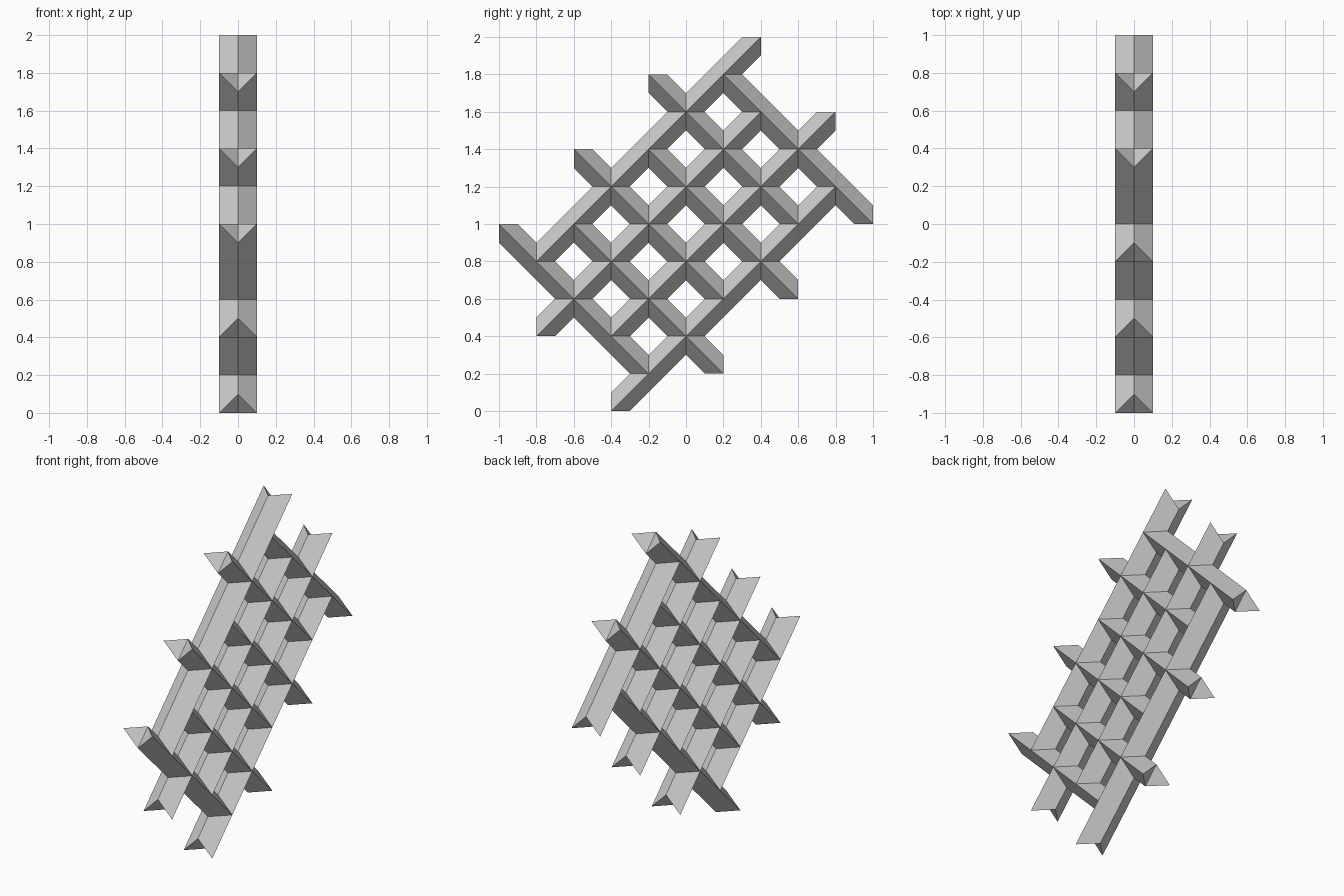
import bpy
import bmesh
from mathutils import Vector

cube = bpy.data.objects.get("Cube")
if cube:
    bpy.data.objects.remove(cube)

PITCH = 0.2      # node spacing along y and z
RIDGE = 0.1      # half thickness of the panel
INSET = 0.1      # distance from a node to its valley corners

RISE = Vector((0, 1, 1))     # direction of the rising bars
FALL = Vector((0, -1, 1))    # direction of the falling bars, bottom to top
SIDE = Vector((RIDGE, 0, 0))


def node(i, j):
    """Centre of the crossing of falling bar i and rising bar j."""
    return PITCH * (i * RISE + j * FALL)


def add_face(bm, points):
    bm.faces.new([bm.verts.new(p) for p in points])


def strut(bm, a, b, along, across):
    """Diamond-section strut between two nodes, mitred at both ends."""
    for x in (SIDE, -SIDE):
        for w in (across, -across):
            add_face(bm, (a + x, b + x,
                          b + (w - along) * INSET / 2,
                          a + (w + along) * INSET / 2))


def mitre_cap(bm, p, along, across):
    """Two triangles closing a node on the side it faces."""
    for x in (SIDE, -SIDE):
        add_face(bm, (p + x, p + (along + across) * INSET / 2,
                      p + (along - across) * INSET / 2))


# Rising and falling bars; every second one overhangs at the other end
links = {}
for j in range(1, 5):
    start = -(j % 2)
    for i in range(start, start + 6):
        links[(i, j), (i + 1, j)] = (RISE, FALL)
for i in range(6):
    start = 1 - i % 2
    for j in range(start, start + 4):
        links[(i, j), (i, j + 1)] = (FALL, RISE)

bm = bmesh.new()
neighbours = {}
for (a, b), (along, across) in links.items():
    strut(bm, node(*a), node(*b), along, across)
    neighbours.setdefault(a, set()).add(b)
    neighbours.setdefault(b, set()).add(a)

# Free ends get a swallowtail cap, T joints a flush cap on the open side
for (i, j), joined in neighbours.items():
    for di, dj, along, across in ((1, 0, RISE, FALL), (-1, 0, -RISE, FALL),
                                  (0, 1, FALL, RISE), (0, -1, -FALL, RISE)):
        present = (i + di, j + dj) in joined
        if present == (len(joined) == 1):
            if len(joined) < 4:
                mitre_cap(bm, node(i, j), along, across)

# Weld into one shell and merge the coplanar pieces of the edge bars
bmesh.ops.remove_doubles(bm, verts=bm.verts, dist=0.0005)
bmesh.ops.recalc_face_normals(bm, faces=bm.faces)
bmesh.ops.dissolve_limit(bm, angle_limit=0.01, verts=bm.verts, edges=bm.edges)

mesh = bpy.data.meshes.new("lattice_panel")
bm.to_mesh(mesh)
bm.free()

# Centre on y and stand on the ground
low = min(v.co.z for v in mesh.vertices)
mid = (min(v.co.y for v in mesh.vertices) + max(v.co.y for v in mesh.vertices)) / 2
for v in mesh.vertices:
    v.co -= Vector((0, mid, low))

grey = bpy.data.materials.new("light grey")
grey.use_nodes = True
colour = (0.6, 0.6, 0.6, 1)
grey.diffuse_color = colour
grey.node_tree.nodes["Principled BSDF"].inputs["Base Color"].default_value = colour
mesh.materials.append(grey)

panel = bpy.data.objects.new("lattice_panel", mesh)
bpy.context.collection.objects.link(panel)
